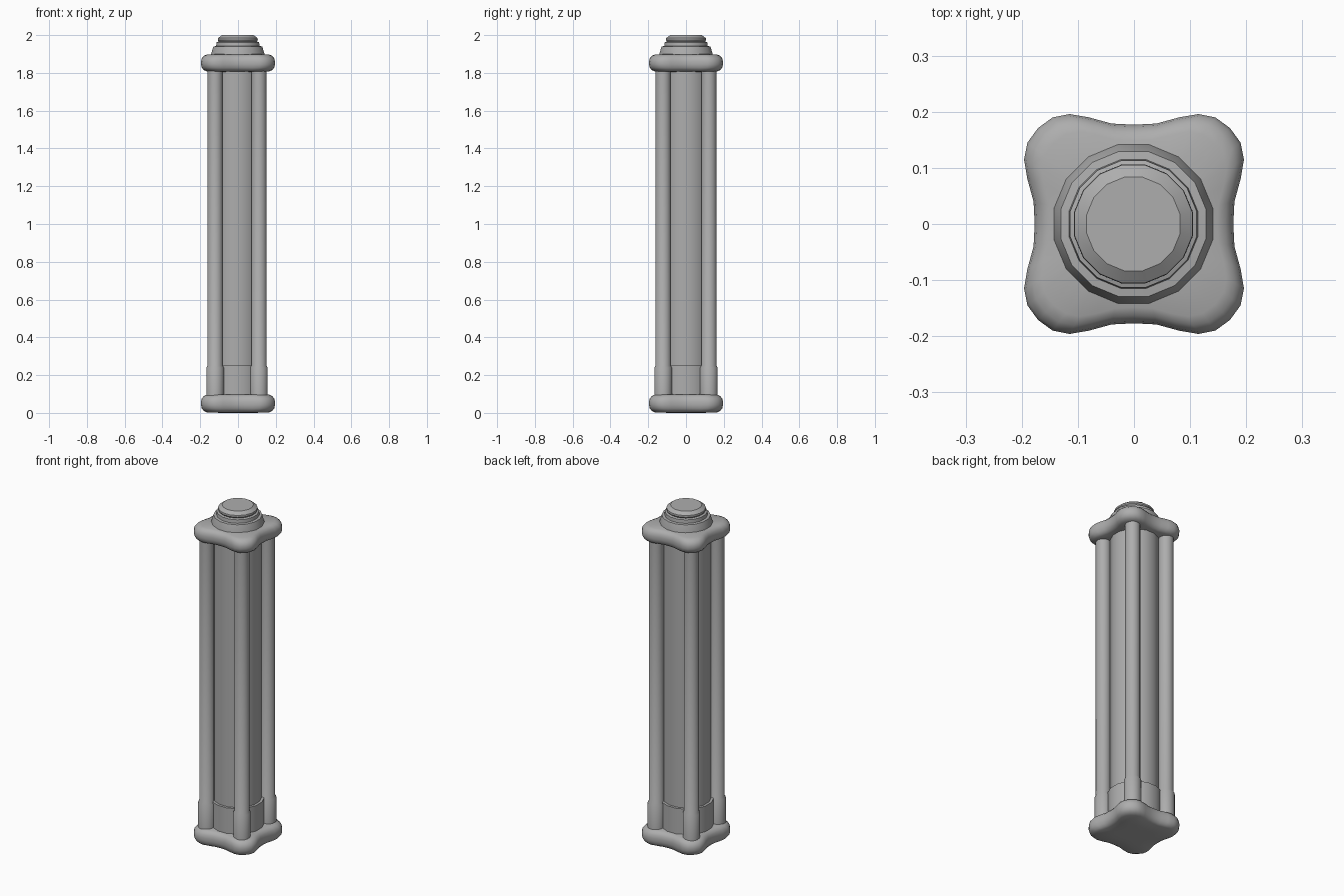
import bpy, bmesh, math

if "Cube" in bpy.data.objects:
    bpy.data.objects.remove(bpy.data.objects["Cube"])

OFF = -0.005  # the shaft assembly sits slightly off centre in x

stone = bpy.data.materials.new("dark_grey")
stone.diffuse_color = (0.42, 0.42, 0.42, 1)
stone.use_nodes = True
stone.node_tree.nodes["Principled BSDF"].inputs["Base Color"].default_value = stone.diffuse_color


def finish(name, bm, angle=40):
    bmesh.ops.recalc_face_normals(bm, faces=bm.faces)
    me = bpy.data.meshes.new(name)
    bm.to_mesh(me)
    bm.free()
    me.materials.append(stone)
    ob = bpy.data.objects.new(name, me)
    bpy.context.collection.objects.link(ob)
    bpy.context.view_layer.objects.active = ob
    ob.select_set(True)
    bpy.ops.object.shade_smooth_by_angle(angle=math.radians(angle))
    ob.select_set(False)
    return ob


def loft(name, rings, angle=40):
    """Skin a stack of closed rings and cap both ends."""
    bm = bmesh.new()
    loops = [[bm.verts.new(p) for p in r] for r in rings]
    n = len(loops[0])
    for a, b in zip(loops, loops[1:]):
        for i in range(n):
            bm.faces.new((a[i], a[(i + 1) % n], b[(i + 1) % n], b[i]))
    bm.faces.new(loops[0][::-1])
    bm.faces.new(loops[-1])
    return finish(name, bm, angle)


def turned(name, x, y, profile, sides, angle=31):
    """Round part from a (radius, height) profile."""
    ring = [2 * math.pi * (i + 0.5) / sides for i in range(sides)]
    return loft(name, [[(x + r * math.cos(a), y + r * math.sin(a), z)
                        for a in ring] for r, z in profile], angle)


# One half-side of the lobed plate outline, from mid-edge to the corner
EDGE = [(0, 0.177), (0.04, 0.179), (0.08, 0.190), (0.115, 0.196), (0.145, 0.190)]
side = [(-x, y) for x, y in EDGE[:0:-1]] + EDGE + [(0.171, 0.171)]
outline = []
for k in range(4):
    c, s = round(math.cos(-k * math.pi / 2)), round(math.sin(-k * math.pi / 2))
    outline += [(x * c - y * s, x * s + y * c) for x, y in side]


def plate(name, z0, z1):
    h = z1 - z0
    prof = [(0.45, 0), (0.84, 0.03), (0.92, 0.10), (0.98, 0.24), (1, 0.42),
            (1, 0.58), (0.98, 0.76), (0.92, 0.90), (0.84, 0.97), (0.45, 1)]
    return loft(name, [[(x * s, y * s, z0 + t * h) for x, y in outline]
                       for s, t in prof], 60)


# Base and top plates
plate("base_plate", 0.0, 0.10)
plate("top_plate", 1.805, 1.90)

# Central shaft with a wider drum at its foot
turned("central_shaft", OFF, 0, [(0.131, 0.2), (0.131, 1.86)], 16)
turned("shaft_drum", OFF, 0, [(0.146, 0.05), (0.146, 0.25)], 16)

# Four corner columns, each with a thicker foot
for sx, ex in ((-1, "left"), (1, "right")):
    for sy, ey in ((-1, "front"), (1, "back")):
        turned(f"column_{ey}_{ex}", OFF + sx * 0.116, sy * 0.121,
               [(0.047, 0.05), (0.047, 0.24), (0.041, 0.25), (0.041, 1.86)], 16)

# Stepped finial
turned("finial", -0.001, 0,
       [(0.146, 1.88), (0.144, 1.90), (0.132, 1.94), (0.117, 1.942), (0.115, 1.962),
        (0.103, 1.966), (0.108, 1.974), (0.107, 1.984), (0.085, 2.0)], 16)
